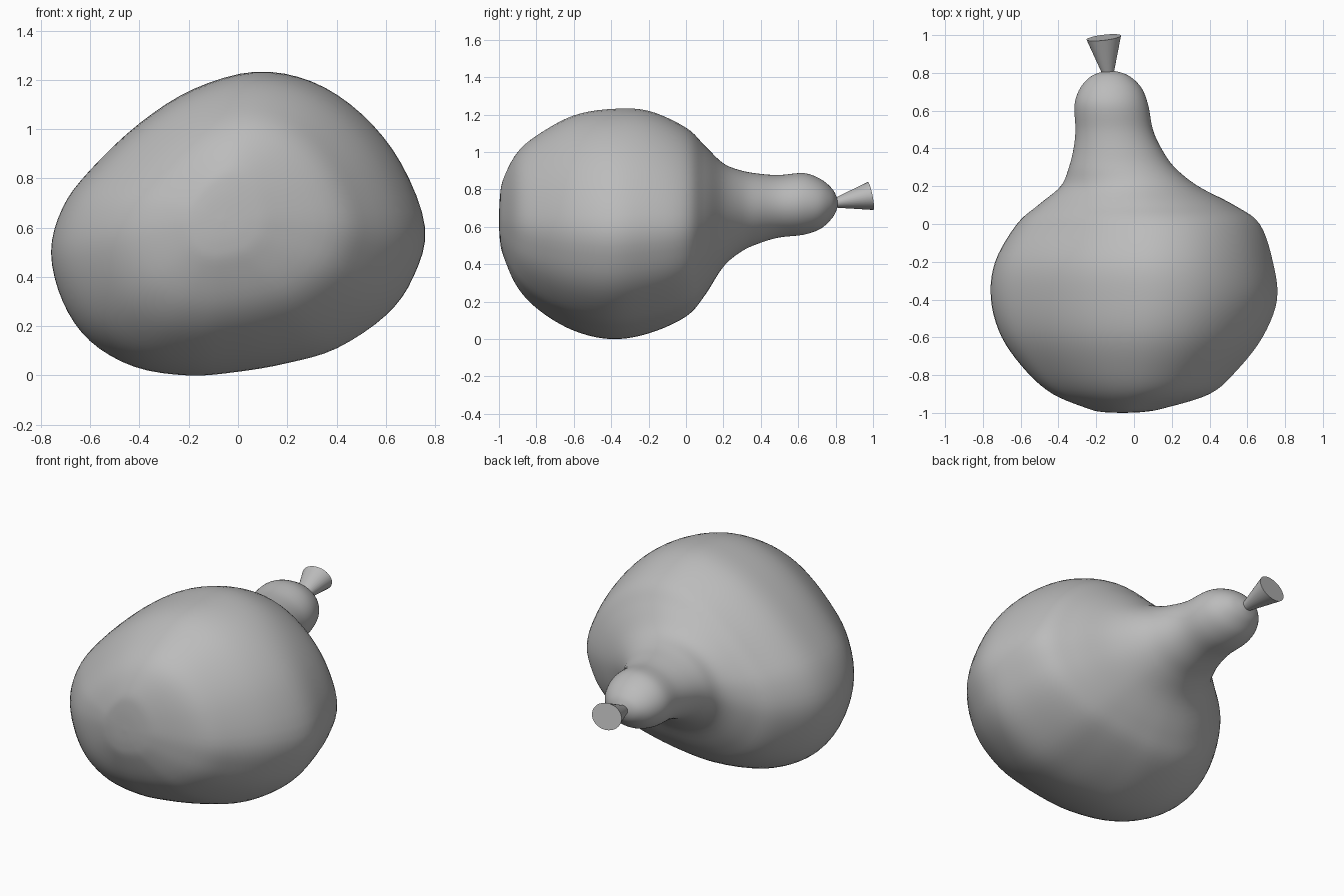
import bpy, bmesh, math
from mathutils import Vector, Matrix

cube = bpy.data.objects.get("Cube")
if cube:
    bpy.data.objects.remove(cube, do_unlink=True)

mat = bpy.data.materials.new("plain grey")
mat.use_nodes = True
grey = (0.5, 0.5, 0.5, 1)
mat.diffuse_color = grey
mat.node_tree.nodes["Principled BSDF"].inputs["Base Color"].default_value = grey


def spline(pts, steps, closed=False):
    """Catmull-Rom through tuples of any length."""
    n = len(pts)
    at = (lambda i: pts[i % n]) if closed else (lambda i: pts[max(0, min(n - 1, i))])
    out = []
    for i in range(n if closed else n - 1):
        a, b, c, d = (at(i + k) for k in (-1, 0, 1, 2))
        for s in range(steps):
            t = s / steps
            out.append([q + t / 2 * (r - p + t * (2*p - 5*q + 4*r - u + t * (3*(q - r) + u - p)))
                        for p, q, r, u in zip(a, b, c, d)])
    if not closed:
        out.append(list(pts[-1]))
    return out


def make_object(name, bm):
    bmesh.ops.recalc_face_normals(bm, faces=bm.faces[:])
    mesh = bpy.data.meshes.new(name)
    bm.to_mesh(mesh)
    bm.free()
    mesh.materials.append(mat)
    ob = bpy.data.objects.new(name, mesh)
    bpy.context.collection.objects.link(ob)
    bpy.ops.object.select_all(action="DESELECT")
    ob.select_set(True)
    bpy.context.view_layer.objects.active = ob
    bpy.ops.object.shade_smooth_by_angle(angle=math.radians(40))
    return ob


# Lopsided cross-section of the belly (x, z)
outline = [(-.757, .5), (-.71, .68), (-.6, .83), (-.4, 1.02), (-.18, 1.16), (.07, 1.23),
           (.3, 1.19), (.5, 1.06), (.66, .86), (.757, .6), (.71, .4), (.6, .245),
           (.4, .11), (.2, .05), (0, .015), (-.2, 0), (-.42, .035), (-.6, .14), (-.71, .3)]
section = [Vector((x / .757, z / .615 - 1)) for x, z in spline(outline, 4, True)]

# Stations along the fruit: y, left and right edge, bottom and top edge
stations = [(-1, -.06, -.06, .63, .63), (-.995, -.17, .05, .53, .76), (-.975, -.25, .16, .44, .86),
            (-.9, -.43, .4, .275, 1), (-.78, -.57, .54, .15, 1.1), (-.6, -.7, .68, .045, 1.195),
            (-.4, -.757, .757, 0, 1.23), (-.2, -.735, .735, .03, 1.22), (0, -.62, .665, .12, 1.13),
            (.1, -.51, .53, .23, 1.035), (.2, -.39, .34, .385, .94), (.3, -.345, .215, .47, .9),
            (.4, -.32, .145, .515, .883), (.5, -.31, .1, .543, .877), (.63, -.315, .075, .558, .887),
            (.72, -.285, .04, .59, .855), (.78, -.23, -.02, .645, .805), (.805, -.17, -.08, .69, .76),
            (.812, -.125, -.125, .725, .725)]

bm = bmesh.new()
rings = []
for y, x0, x1, z0, z1 in spline(stations, 5):
    # The section turns round towards the neck
    k = max(0, min(1, (y + .05) / .4))
    k = k * k * (3 - 2 * k)
    ring = []
    for p in section:
        q = p.lerp(p.normalized(), k)
        ring.append(bm.verts.new(((x0 + x1 + (x1 - x0) * q.x) / 2, y, (z0 + z1 + (z1 - z0) * q.y) / 2)))
    rings.append(ring)
for a, b in zip(rings, rings[1:]):
    for i in range(len(a)):
        j = (i + 1) % len(a)
        bm.faces.new((a[i], a[j], b[j], b[i]))
bmesh.ops.remove_doubles(bm, verts=bm.verts[:], dist=1e-4)
make_object("gourd_body", bm)

# Flared stem with a flat end
start, end = Vector((-.137, .795, .727)), Vector((-.16, .987, .765))
axis = end - start
bm = bmesh.new()
bmesh.ops.create_cone(bm, cap_ends=True, segments=32, radius1=.03, radius2=.092, depth=axis.length)
bmesh.ops.scale(bm, vec=(1, .83, 1), verts=bm.verts[:])
side = axis.cross(Vector((0, 0, 1))).normalized()
turn = Matrix((side, axis.normalized().cross(side), axis.normalized())).transposed()
bmesh.ops.transform(bm, matrix=Matrix.Translation((start + end) / 2) @ turn.to_4x4(), verts=bm.verts[:])
make_object("stem", bm)
